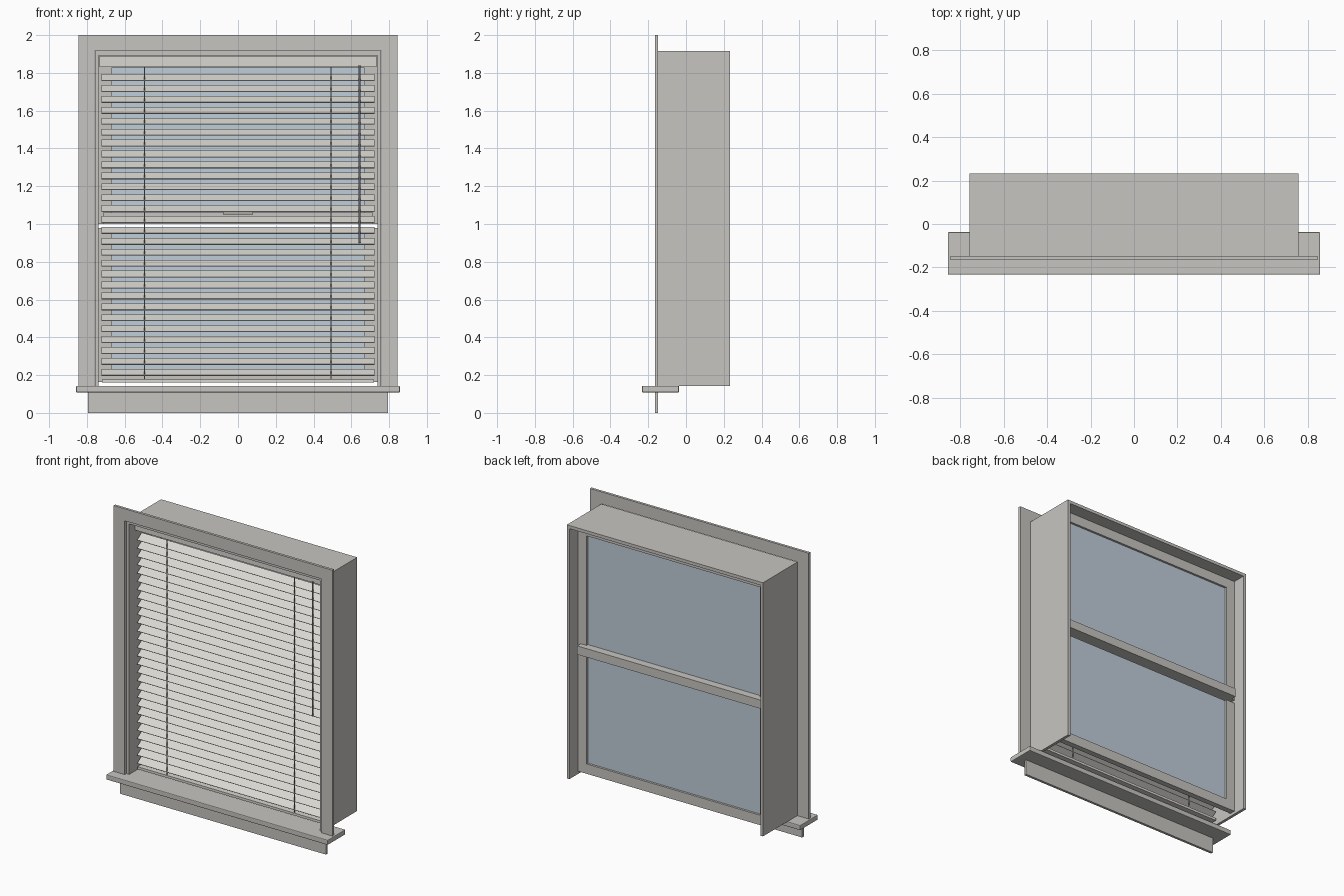
import bpy, bmesh, math
from mathutils import Matrix

if "Cube" in bpy.data.objects:
    bpy.data.objects.remove(bpy.data.objects["Cube"])


def material(name, r, g, b):
    m = bpy.data.materials.new(name)
    m.diffuse_color = (r, g, b, 1)
    m.use_nodes = True
    m.node_tree.nodes["Principled BSDF"].inputs["Base Color"].default_value = m.diffuse_color
    return m


TRIM = material("trim_paint", 0.57, 0.56, 0.53)
SLAT = material("blind_slats", 0.70, 0.68, 0.64)
GLASS = material("pale_blue_glass", 0.53, 0.62, 0.70)
CORD = material("cord_grey", 0.45, 0.45, 0.44)
METAL = material("lock_metal", 0.40, 0.40, 0.38)


def finish(name, bm, mat):
    me = bpy.data.meshes.new(name)
    bm.to_mesh(me)
    bm.free()
    me.materials.append(mat)
    ob = bpy.data.objects.new(name, me)
    bpy.context.collection.objects.link(ob)
    return ob


def add_box(bm, x, y, z, rot=0.0):
    """Box from (min, max) pairs, optionally tilted about the x axis."""
    c = [(a + b) / 2 for a, b in (x, y, z)]
    s = [b - a for a, b in (x, y, z)]
    bmesh.ops.create_cube(bm, size=1, matrix=Matrix.Translation(c)
                          @ Matrix.Rotation(rot, 4, 'X') @ Matrix.Diagonal((*s, 1)))


def boxes(name, mat, *items, bevel=0):
    bm = bmesh.new()
    for it in items:
        add_box(bm, *it)
    ob = finish(name, bm, mat)
    if bevel:
        mod = ob.modifiers.new("soft_edge", 'BEVEL')
        mod.width, mod.segments = bevel, 2
    return ob


def rod(name, mat, x, y, z0, z1, r, sides=8):
    bm = bmesh.new()
    bmesh.ops.create_cone(bm, cap_ends=True, segments=sides, radius1=r, radius2=r,
                          depth=z1 - z0, matrix=Matrix.Translation((x, y, (z0 + z1) / 2)))
    return finish(name, bm, mat)


def sides(x0, x1, y, z):
    """Mirrored pair of boxes left and right."""
    return ((x0, x1), y, z), ((-x1, -x0), y, z)


# Interior casing, stool and apron
FACE = (-0.165, -0.147)
boxes("side_casings", TRIM, *sides(0.76, 0.845, FACE, (0.143, 1.916)))
boxes("head_casing", TRIM, ((-0.845, 0.845), FACE, (1.916, 2.0)))
boxes("stool", TRIM, ((-0.857, 0.857), (-0.233, -0.037), (0.108, 0.143)), bevel=0.005)
boxes("apron", TRIM, ((-0.795, 0.795), FACE, (0.0, 0.108)))

# Jamb box lining the wall opening
DEPTH = (-0.147, 0.233)
boxes("side_jambs", TRIM, *sides(0.738, 0.758, DEPTH, (0.143, 1.915)))
boxes("head_jamb", TRIM, ((-0.738, 0.738), DEPTH, (1.893, 1.915)))

# Upper and lower sash with glass
SASH = (0.10, 0.14)
PANE = (0.115, 0.125)
boxes("upper_sash", TRIM, *sides(0.67, 0.738, SASH, (1.0, 1.893)),
      ((-0.67, 0.67), SASH, (1.825, 1.893)))
boxes("lower_sash", TRIM, *sides(0.67, 0.738, SASH, (0.163, 0.978)),
      ((-0.67, 0.67), SASH, (0.163, 0.232)))
boxes("upper_glass", GLASS, ((-0.67, 0.67), PANE, (1.05, 1.83)))
boxes("lower_glass", GLASS, ((-0.67, 0.67), PANE, (0.228, 0.978)))
boxes("meeting_rail", TRIM, ((-0.715, 0.715), (0.08, 0.18), (1.0, 1.06)))
boxes("sash_lock", METAL, ((-0.08, 0.08), (0.06, 0.08), (1.05, 1.063)))

# Blind: head rail, tilted slats, bottom rail
BY = -0.055
boxes("blind_head_rail", SLAT, ((-0.733, 0.733), (BY - 0.035, BY + 0.03), (1.83, 1.89)))
boxes("blind_bottom_rail", SLAT, ((-0.72, 0.72), (BY - 0.028, BY + 0.028), (0.161, 0.178)))
bm = bmesh.new()
for i in range(28):
    z = 1.775 - i * 0.0578
    add_box(bm, (-0.723, 0.723), (BY - 0.03, BY + 0.03), (z - 0.002, z + 0.002),
            math.radians(33))
finish("blind_slats", bm, SLAT)

# Ladder cords and tilt wand
for x in (-0.495, 0.492):
    for side, y in (("front", BY - 0.024), ("rear", BY + 0.024)):
        rod(side + "_ladder_cord", CORD, x, y, 0.17, 1.84, 0.003, 6)
rod("tilt_wand", CORD, 0.643, BY - 0.04, 0.90, 1.84, 0.005)
